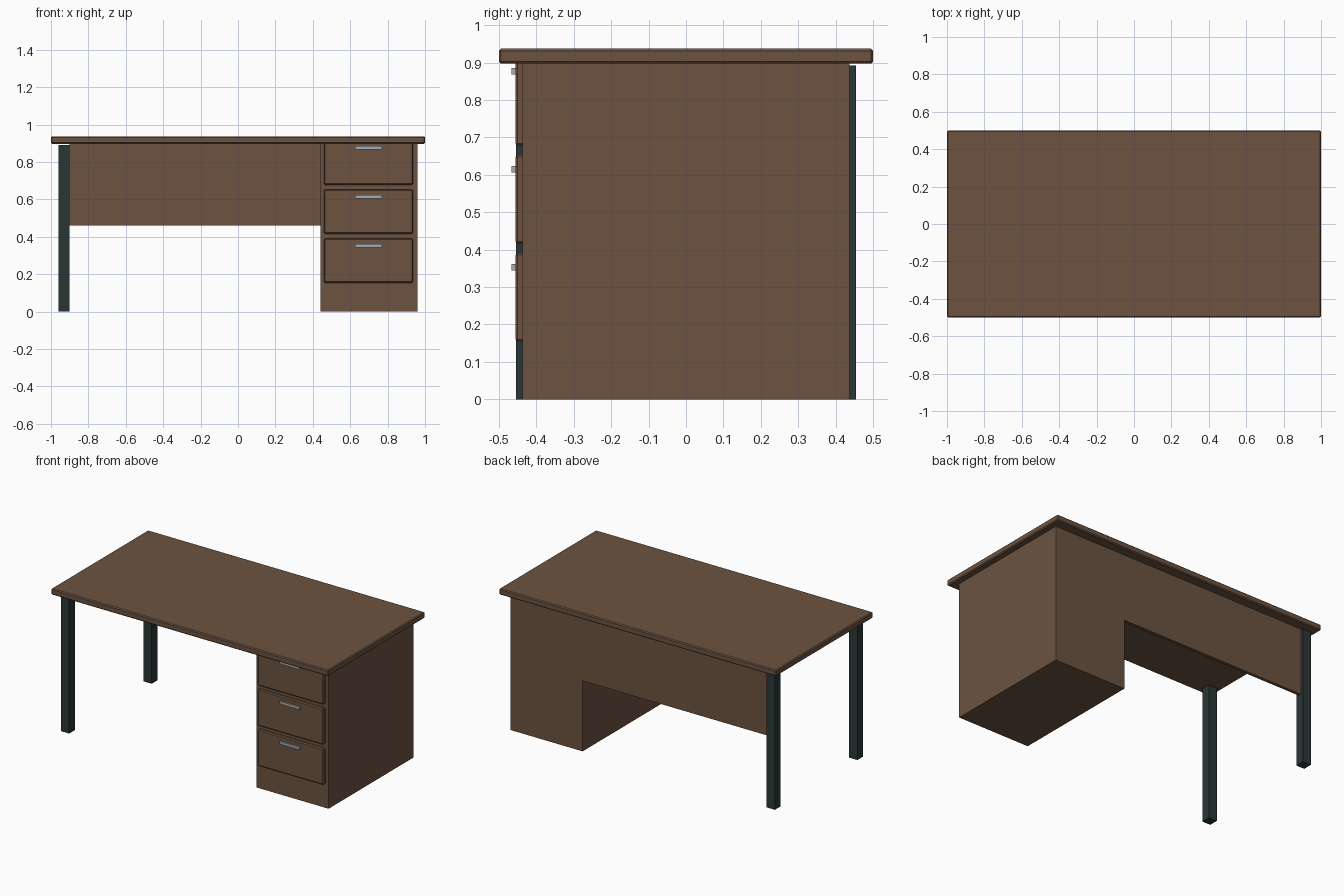
import bpy
import bmesh
from mathutils import Vector

cube = bpy.data.objects.get("Cube")
if cube:
    bpy.data.objects.remove(cube, do_unlink=True)


def make_material(name, rgb):
    mat = bpy.data.materials.new(name)
    mat.use_nodes = True
    color = (*rgb, 1.0)
    mat.diffuse_color = color
    mat.node_tree.nodes["Principled BSDF"].inputs["Base Color"].default_value = color
    return mat


wood = make_material("brown wood", (0.15, 0.086, 0.052))
dark_metal = make_material("dark metal", (0.023, 0.037, 0.037))
silver = make_material("pale metal", (0.36, 0.42, 0.48))


def box(name, low, high, mat, bevel=0.0):
    """Box between two corners, with an optional chamfer."""
    low, high = Vector(low), Vector(high)
    bm = bmesh.new()
    bmesh.ops.create_cube(bm, size=1)
    bmesh.ops.scale(bm, vec=high - low, verts=bm.verts)
    mesh = bpy.data.meshes.new(name)
    bm.to_mesh(mesh)
    bm.free()
    mesh.materials.append(mat)
    obj = bpy.data.objects.new(name, mesh)
    obj.location = (low + high) / 2
    bpy.context.collection.objects.link(obj)
    if bevel:
        mod = obj.modifiers.new("chamfer", 'BEVEL')
        mod.width = bevel
        mod.segments = 1
    return obj


# Table top
box("desktop", (-1, -0.5, 0.897), (1, 0.5, 0.937), wood, 0.006)

# Drawer cabinet and back panel, flush at the back
box("cabinet", (0.44, -0.437, 0), (0.96, 0.437, 0.9), wood)
box("back_panel", (-0.9, 0.417, 0.46), (0.44, 0.437, 0.9), wood)

# Square legs on the open side
for label, y in (("front", -0.455), ("back", 0.395)):
    box(label + "_leg", (-0.96, y, 0), (-0.9, y + 0.06, 0.892), dark_metal)

# Three drawer fronts with bar handles
for i, label in enumerate(("bottom", "middle", "top")):
    z = 0.154 + 0.262 * i
    box(label + "_drawer", (0.46, -0.456, z), (0.936, -0.43, z + 0.237), wood, 0.006)
    box(label + "_handle", (0.625, -0.466, z + 0.19), (0.77, -0.45, z + 0.207), silver)
